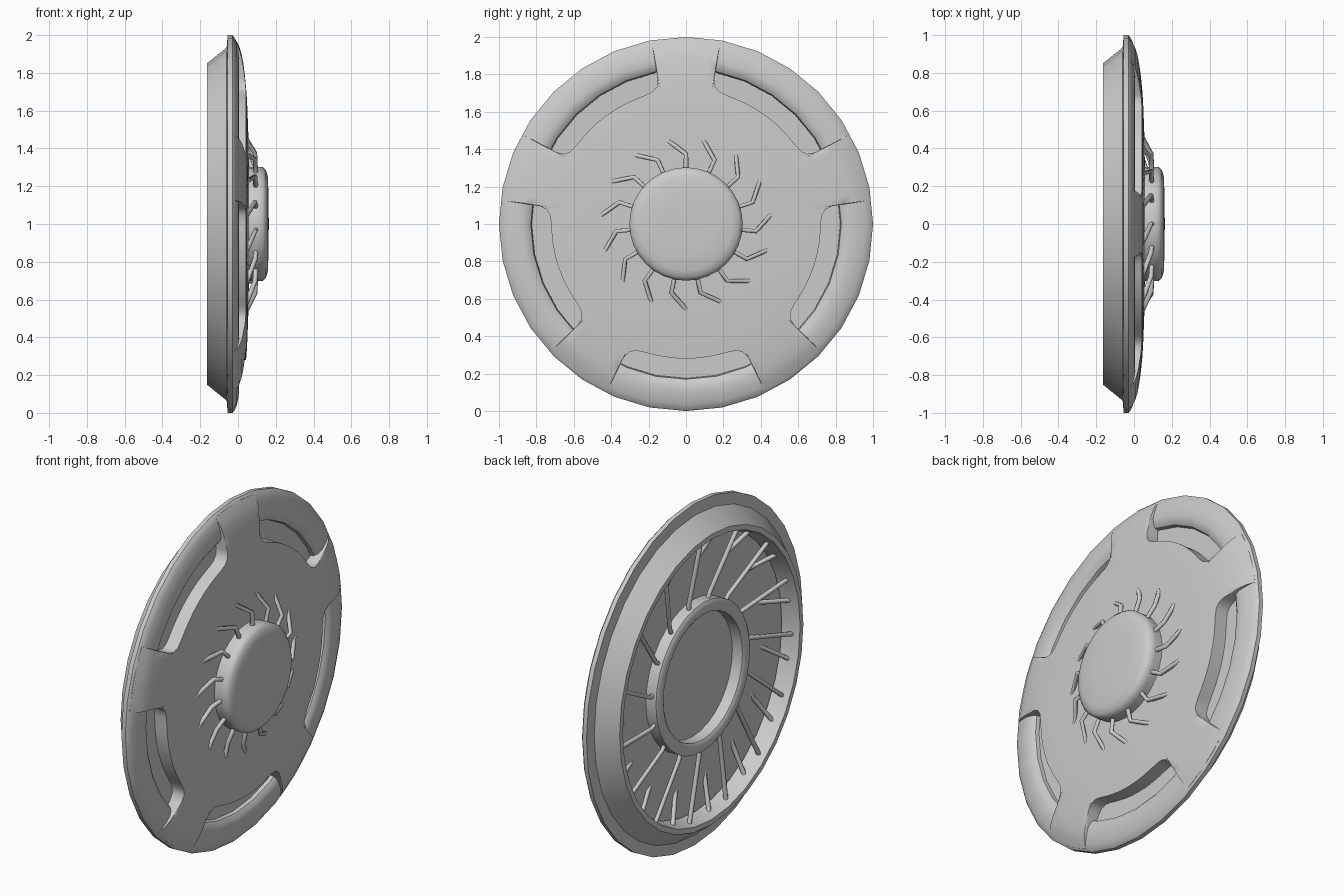
import bpy, bmesh
from math import sin, cos, radians, pi

if "Cube" in bpy.data.objects:
    bpy.data.objects.remove(bpy.data.objects["Cube"])

C = 1.0  # axle height; the axle runs along x


def finish(name, bm, angle=35):
    bmesh.ops.remove_doubles(bm, verts=bm.verts, dist=1e-5)
    bmesh.ops.recalc_face_normals(bm, faces=bm.faces)
    me = bpy.data.meshes.new(name)
    bm.to_mesh(me)
    bm.free()
    ob = bpy.data.objects.new(name, me)
    bpy.context.collection.objects.link(ob)
    bpy.ops.object.select_all(action='DESELECT')
    ob.select_set(True)
    bpy.context.view_layer.objects.active = ob
    bpy.ops.object.shade_smooth_by_angle(angle=radians(angle))
    return ob


def at(r, a, x):
    return (x, r * cos(a), C + r * sin(a))


def strips(bm, columns):
    # join neighbouring columns of points, wrapping around the axle
    cols = [[bm.verts.new(p) for p in col] for col in columns]
    for i, a in enumerate(cols):
        b = cols[(i + 1) % len(cols)]
        for k in range(len(a) - 1):
            bm.faces.new((a[k], a[k + 1], b[k + 1], b[k]))


def revolve(name, profile, closed=False, seg=32, angle=35):
    bm = bmesh.new()
    pts = profile + profile[:1] if closed else profile
    strips(bm, [[at(max(r, 1e-7), pi / 2 + 2 * pi * i / seg, x) for r, x in pts]
                for i in range(seg)])
    bmesh.ops.remove_doubles(bm, verts=bm.verts, dist=1e-5)
    bmesh.ops.dissolve_degenerate(bm, edges=bm.edges, dist=1e-6)
    return finish(name, bm, angle)


# Rim: rounded front ring, flange, and conical barrel behind
revolve("rim", [(.825, -.045), (.83, -.015), (.85, .0), (.88, .006), (.92, .002),
                (.965, -.008), (.99, -.02), (1, -.03), (1, -.055), (.935, -.06),
                (.85, -.165), (.82, -.165), (.80, -.06)], closed=True)

# Flat plate closing the rim behind the slots
revolve("back_plate", [(0, -.035), (.825, -.035), (.825, -.045), (0, -.045)])

# Hub cap in front, bearing ring behind
revolve("hub_cap", [(.3, .03), (.303, .1), (.303, .13), (.285, .148), (.25, .158),
                    (.15, .162), (0, .163)], angle=60)
revolve("bearing_ring", [(.365, -.04), (.365, -.11), (.38, -.12), (.42, -.12),
                         (.435, -.11), (.435, -.04)], closed=True)

# Domed cover with five arms reaching over the rim
DOME = [(0, .06), (.3, .058), (.5, .054), (.65, .048), (.72, .043), (.80, .035),
        (.88, .024), (.94, .007), (.985, -.018)]


def dome_x(r):
    for (r0, x0), (r1, x1) in zip(DOME, DOME[1:]):
        if r <= r1:
            return x0 + (x1 - x0) * (r - r0) / (r1 - r0)
    return DOME[-1][1]


# angle from slot centre -> outer radius (slot with rounded inner corners)
HALF = [(0, .72), (5, .72), (10, .72), (15, .72), (19, .722), (22, .73), (24, .75),
        (25, .79), (25.3, .985), (28, .985), (32, .985)]
SLOT = [(-a, r) for a, r in HALF[:0:-1]] + HALF + [(36, .985)]
columns = []
for k in range(5):
    for da, R in SLOT:
        a = radians(-90 + 72 * k + da)
        radii = [.0000001, .3, .5, .62] + [.62 + (R - .62) * j / 8 for j in range(1, 9)]
        col = [at(r, a, dome_x(r)) for r in radii]
        col.append(at(R, a, -.036))
        columns.append(col)
bm = bmesh.new()
strips(bm, columns)
bmesh.ops.remove_doubles(bm, verts=bm.verts, dist=1e-5)
bmesh.ops.dissolve_degenerate(bm, edges=bm.edges, dist=1e-6)
finish("cover", bm, 40)


# Bent spokes, fifteen per row
def spokes(name, path, start, radius):
    cu = bpy.data.curves.new(name, 'CURVE')
    cu.dimensions = '3D'
    cu.bevel_depth = radius
    cu.bevel_resolution = 1
    cu.use_fill_caps = True
    for i in range(15):
        sp = cu.splines.new('POLY')
        sp.points.add(len(path) - 1)
        for p, (r, da, x) in zip(sp.points, path):
            p.co = (*at(r, radians(start + 24 * i + da), x), 1)
    bpy.context.collection.objects.link(bpy.data.objects.new(name, cu))


spokes("front_spokes", [(.28, 0, .095), (.375, 0, .09), (.82, 32, -.11)], 90, .013)
spokes("rear_spokes", [(.41, 0, -.08), (.46, 0, -.085), (.825, 10, -.12)], 78, .013)
